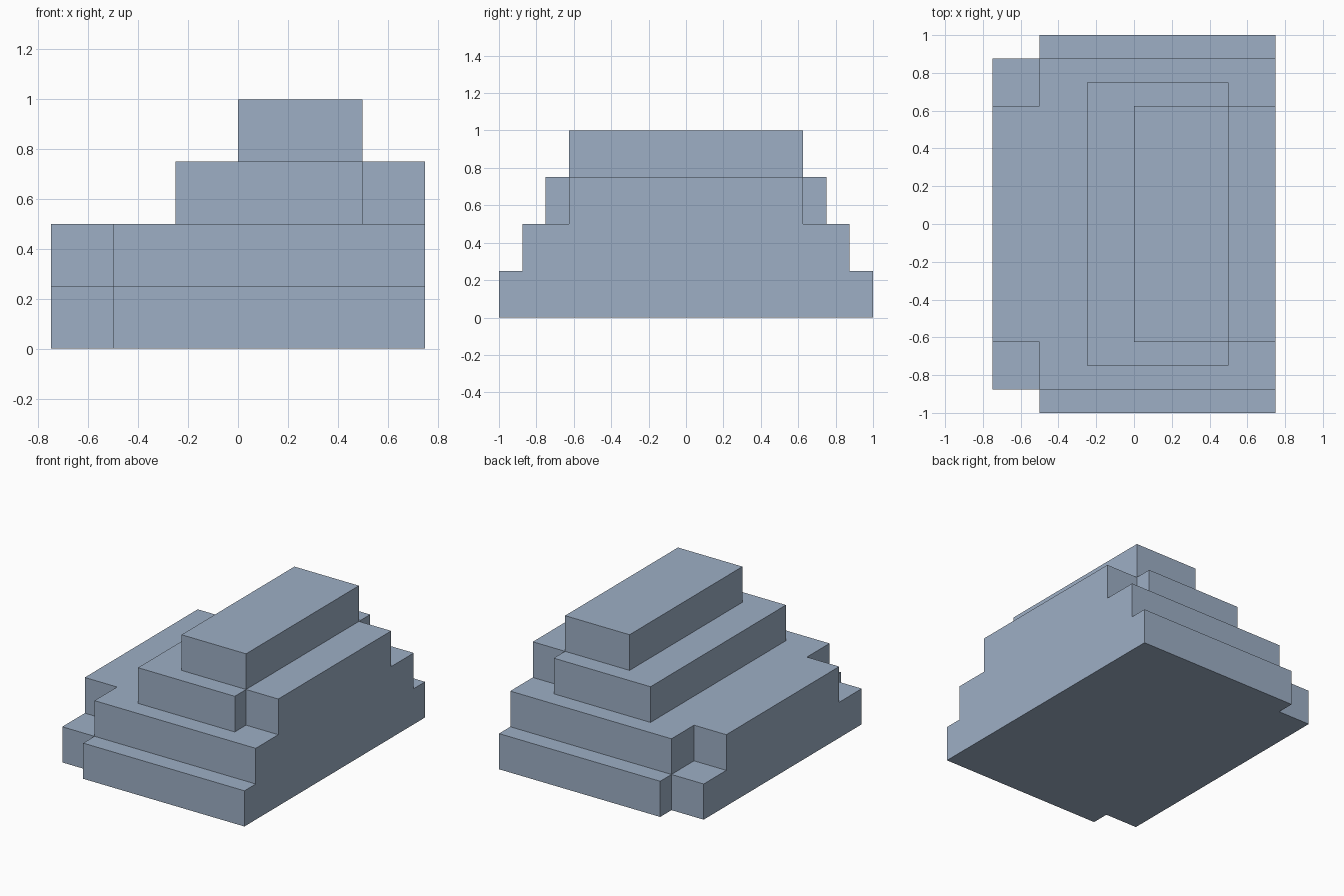
import bpy
import bmesh
from mathutils import Vector

if "Cube" in bpy.data.objects:
    bpy.data.objects.remove(bpy.data.objects["Cube"])

# Plan of each step: (x min, x max, half width in y, bottom z, top z)
STEPS = [
    (-0.50, 0.75, 1.000, 0.00, 0.25),   # base step
    (-0.75, -0.50, 0.875, 0.00, 0.25),  # base step, narrow left end
    (-0.50, 0.75, 0.875, 0.25, 0.50),   # second step
    (-0.75, -0.50, 0.625, 0.25, 0.50),  # second step, narrow left end
    (-0.25, 0.50, 0.750, 0.50, 0.75),   # third step
    (0.50, 0.75, 0.625, 0.50, 0.75),    # third step, narrow right end
    (0.00, 0.50, 0.625, 0.75, 1.00),    # top step
]
CELL = Vector((0.25, 0.125, 0.25))
ORIGIN = Vector((-0.75, -1.0, 0.0))


def filled(i, j, k):
    """True where a grid cell lies inside one of the steps."""
    c = ORIGIN + Vector(((i + 0.5) * CELL.x, (j + 0.5) * CELL.y, (k + 0.5) * CELL.z))
    return any(x0 < c.x < x1 and abs(c.y) < hw and z0 < c.z < z1
               for x0, x1, hw, z0, z1 in STEPS)


def add_face(bm, cell, axis, side):
    """Add one outward face of a cell."""
    u, v = (axis + 1) % 3, (axis + 2) % 3
    corners = [(0, 0), (1, 0), (1, 1), (0, 1)]
    if side < 0:
        corners.reverse()
    verts = []
    for a, b in corners:
        p = list(cell)
        p[axis] += 1 if side > 0 else 0
        p[u] += a
        p[v] += b
        verts.append(bm.verts.new([ORIGIN[n] + p[n] * CELL[n] for n in range(3)]))
    bm.faces.new(verts)


# Outer skin only, then merged into large flat faces
bm = bmesh.new()
for i in range(6):
    for j in range(16):
        for k in range(4):
            if not filled(i, j, k):
                continue
            for axis in range(3):
                for side in (-1, 1):
                    n = [i, j, k]
                    n[axis] += side
                    if not filled(*n):
                        add_face(bm, (i, j, k), axis, side)
bmesh.ops.remove_doubles(bm, verts=bm.verts, dist=0.001)
bmesh.ops.dissolve_limit(bm, angle_limit=0.01, verts=bm.verts, edges=bm.edges)

mesh = bpy.data.meshes.new("stepped_block")
bm.to_mesh(mesh)
bm.free()
block = bpy.data.objects.new("stepped_block", mesh)
bpy.context.collection.objects.link(block)

# Single blue-grey colour
mat = bpy.data.materials.new("blue_grey")
mat.diffuse_color = (0.34, 0.43, 0.56, 1.0)
mat.use_nodes = True
mat.node_tree.nodes["Principled BSDF"].inputs["Base Color"].default_value = mat.diffuse_color
mesh.materials.append(mat)
